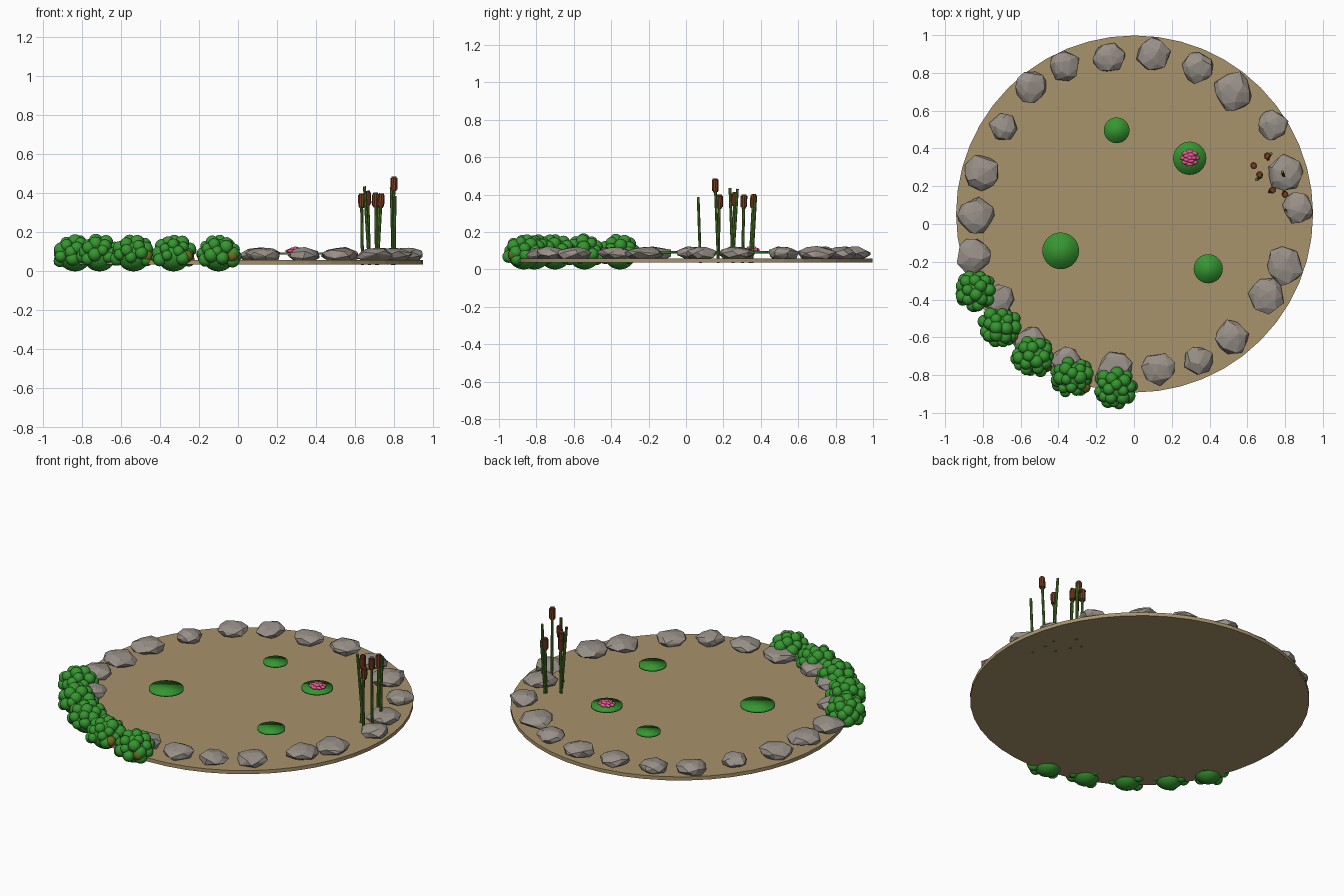
import bpy, bmesh, math, random
from mathutils import Vector, Matrix

if "Cube" in bpy.data.objects:
    bpy.data.objects.remove(bpy.data.objects["Cube"])

random.seed(7)


def material(name, r, g, b):
    m = bpy.data.materials.new(name)
    m.diffuse_color = [((c / 255 + 0.055) / 1.055) ** 2.4 for c in (r, g, b)] + [1]
    m.use_nodes = True
    m.node_tree.nodes["Principled BSDF"].inputs["Base Color"].default_value = m.diffuse_color
    return m


SAND = material("sandy_brown", 167, 147, 107)
STONE = material("stone_grey", 152, 144, 136)
LEAF = material("leaf_green", 54, 150, 48)
STEM = material("stem_green", 84, 128, 44)
HEAD = material("cattail_brown", 118, 62, 34)
PINK = material("petal_pink", 226, 90, 140)
OLIVE = material("olive_bud", 108, 104, 32)


def finish(bm, name, mats, smooth=False):
    bmesh.ops.recalc_face_normals(bm, faces=bm.faces[:])
    me = bpy.data.meshes.new(name)
    for f in bm.faces:
        f.smooth = smooth
    bm.to_mesh(me)
    bm.free()
    for m in mats:
        me.materials.append(m)
    ob = bpy.data.objects.new(name, me)
    bpy.context.collection.objects.link(ob)
    return ob


def ball(bm, pos, scale, mat=0, seg=16):
    M = Matrix.Translation(pos) @ Matrix.Diagonal((*scale, 1))
    r = bmesh.ops.create_uvsphere(bm, u_segments=seg, v_segments=seg // 2 + 2, radius=1, matrix=M)
    for f in {f for v in r["verts"] for f in v.link_faces}:
        f.material_index = mat


def rod(bm, a, b, radius, sides, mat=0):
    a, b = Vector(a), Vector(b)
    M = Matrix.Translation((a + b) / 2) @ (b - a).to_track_quat("Z", "Y").to_matrix().to_4x4()
    r = bmesh.ops.create_cone(bm, cap_ends=True, segments=sides, radius1=radius,
                              radius2=radius, depth=(b - a).length, matrix=M)
    for f in {f for v in r["verts"] for f in v.link_faces}:
        f.material_index = mat


# Pond bed
bm = bmesh.new()
rod(bm, (0.003, 0.053, 0.036), (0.003, 0.053, 0.058), 0.945, 48)
finish(bm, "pond_bed", [SAND])

# Ring of faceted stones: x, y, radius
STONES = [(-.55, .73, .09), (-.37, .84, .083), (-.135, .88, .087), (.10, .895, .09),
          (.335, .83, .085), (.525, .705, .104), (.735, .52, .085), (.80, .27, .096),
          (.872, .085, .085), (.795, -.22, .103), (.70, -.38, .095), (.52, -.60, .095),
          (.34, -.72, .08), (.13, -.765, .09), (-.10, -.765, .10), (-.36, -.725, .085),
          (-.55, -.63, .085), (-.71, -.40, .085), (-.845, -.17, .098), (-.835, .045, .097),
          (-.81, .275, .102), (-.69, .51, .076)]
for i, (x, y, r) in enumerate(STONES):
    bm = bmesh.new()
    turn = random.uniform(0, 6.3)
    n = 30
    for k in range(n):
        # evenly spread directions, jittered
        z = 1 - 2 * (k + 0.5) / n
        a = k * 2.39996 + turn + random.uniform(-.25, .25)
        s = math.sqrt(1 - z * z)
        j = random.uniform(.86, 1.08)
        bm.verts.new((x + r * s * math.cos(a) * j, y + r * s * math.sin(a) * j,
                      0.084 + 0.04 * z * j))
    res = bmesh.ops.convex_hull(bm, input=bm.verts[:])
    inner = [v for v in bm.verts if not v.link_faces]
    bmesh.ops.delete(bm, geom=inner, context="VERTS")
    finish(bm, f"stone_{i + 1}", [STONE])

# Bushes: a core ball covered in small leaf balls, with one bud
BUSHES = [(-.836, -.354), (-.71, -.543), (-.535, -.70), (-.33, -.81), (-.10, -.867)]
for i, (x, y) in enumerate(BUSHES):
    bm = bmesh.new()
    c = Vector((x, y, 0.083))
    ball(bm, c, (.086, .086, .083), seg=24)
    n = 24
    turn = random.uniform(0, 6.3)
    for k in range(n):
        z = 1 - 1.4 * (k + 0.5) / n
        a = k * 2.39996 + turn + random.uniform(-.2, .2)
        s = math.sqrt(1 - z * z)
        r = random.uniform(.027, .037)
        d = random.uniform(.076, .09)
        ball(bm, c + Vector((s * math.cos(a) * d, s * math.sin(a) * d, z * .075)), (r, r, r))
    ball(bm, c + Vector((.07, -.055, -.005)), (.03, .03, .03), 1)
    finish(bm, f"bush_{i + 1}", [LEAF, OLIVE], True)

# Lily pads
PADS = [(-.388, -.142, .097), (-.092, .496, .068), (.295, .348, .088), (.393, -.237, .077)]
for i, (x, y, r) in enumerate(PADS):
    bm = bmesh.new()
    rod(bm, (x, y, .086), (x, y, .098), r, 32)
    finish(bm, f"lily_pad_{i + 1}", [LEAF], True)

# Water lily: two rings of petals and a centre
bm = bmesh.new()
for count, ring, z in ((8, .033, .105), (5, .016, .114)):
    for k in range(count):
        a = math.tau * k / count
        ball(bm, (.295 + ring * math.cos(a), .35 + ring * math.sin(a), z), (.02, .011, .009))
ball(bm, (.295, .35, .119), (.015, .01, .008))
finish(bm, "water_lily", [PINK], True)

# Reeds: tip x, y, z, lean towards base (dx, dy), whether it has a cattail head
REEDS = [(.80, .155, .487, -.008, .018, True), (.735, .18, .40, -.02, -.008, True),
         (.664, .262, .413, .01, -.012, True), (.633, .31, .40, .005, -.008, True),
         (.705, .362, .403, .005, -.02, True), (.805, .065, .39, -.005, .012, False),
         (.648, .235, .44, .025, .015, False), (.785, .275, .435, .01, -.025, False),
         (.725, .372, .39, -.015, -.02, False)]
for i, (x, y, z, dx, dy, cattail) in enumerate(REEDS):
    bm = bmesh.new()
    base, tip = Vector((x + dx, y + dy, .034)), Vector((x, y, z))
    rod(bm, base, tip - Vector((0, 0, .004)), .008, 8)
    if cattail:
        d = (tip - base).normalized()
        rod(bm, tip - d * .066, tip - d * .008, .018, 10, 1)
        rod(bm, tip - d * .074, tip, .013, 10, 1)
    ob = finish(bm, f"reed_{i + 1}", [STEM, HEAD])
